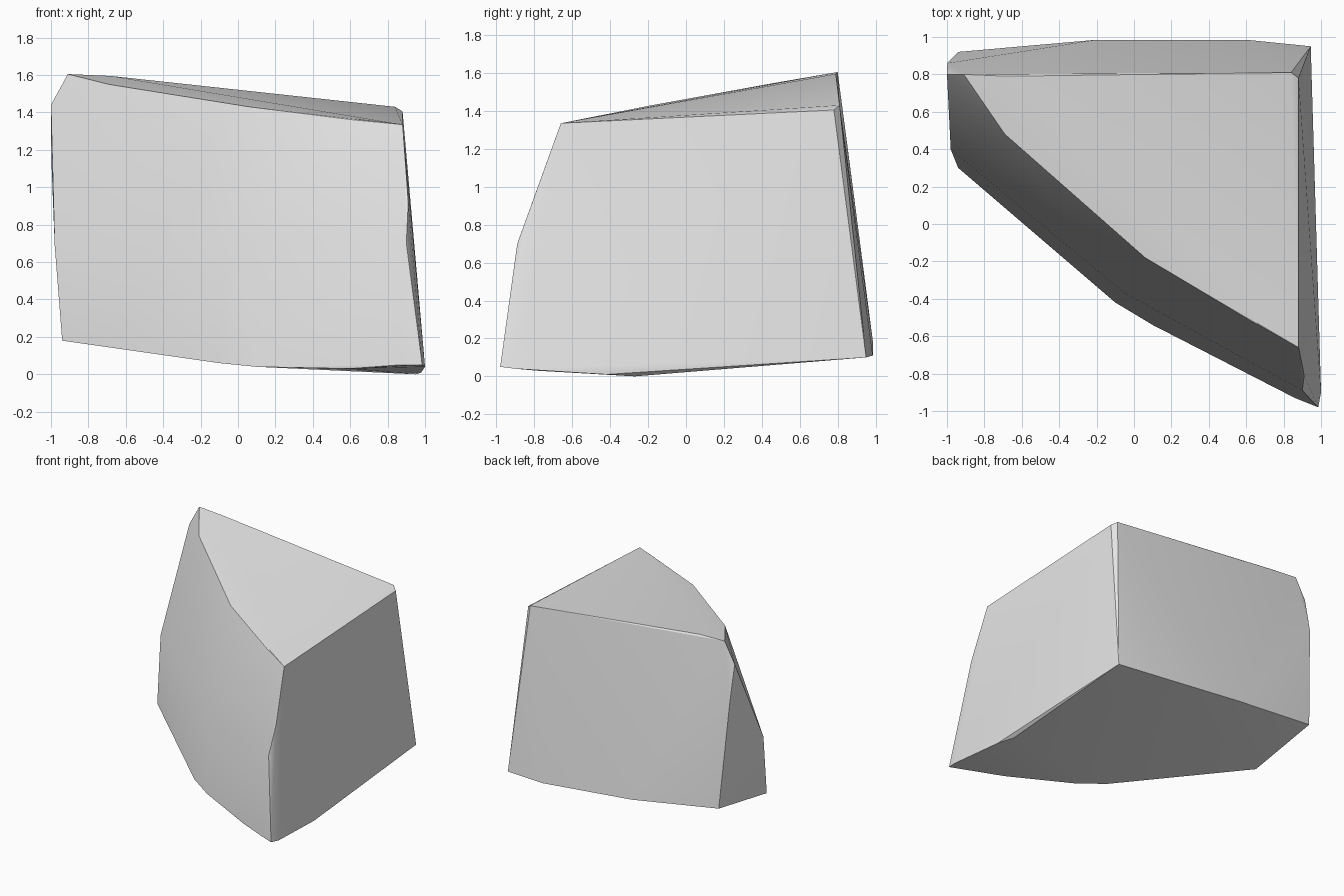
import bpy, bmesh, math

cube = bpy.data.objects.get("Cube")
if cube:
    bpy.data.objects.remove(cube, do_unlink=True)

stone = bpy.data.materials.new("pale_grey_stone")
stone.use_nodes = True
colour = (0.8, 0.8, 0.8, 1)
stone.diffuse_color = colour
stone.node_tree.nodes["Principled BSDF"].inputs["Base Color"].default_value = colour

# Corners of the boulder, grouped by ring
back_rim = [(-.91, .8, 1.605), (-.68, .79, 1.595), (-.1, .8, 1.53),
            (.6, .8, 1.42), (.84, .81, 1.43), (.88, .78, 1.405)]
front_rim = [(-.69, .48, 1.55), (.06, -.18, 1.43), (.62, -.515, 1.36), (.88, -.66, 1.335)]
left_chamfer = [(-1, .8, 1.44), (-.998, .86, 1.15), (-.98, .4, .69)]
front_bulge = [(-.05, -.37, .72), (.1, -.45, .72), (.91, -.81, .92), (.9, -.89, .7)]
base_front = [(-.94, .3, .18), (-.1, -.42, .06), (.1, -.54, .04),
              (.6, -.79, .03), (.86, -.93, .05), (.985, -.98, .05)]
base_right = [(1, -.9, .04), (.98, -.42, .01), (.95, -.27, 0), (.95, .62, .08), (.945, .95, .1)]
base_back = [(.6, .985, .11), (-.2, .985, .19), (-.94, .92, .29)]
corners = back_rim + front_rim + left_chamfer + front_bulge + base_front + base_right + base_back

# Wrap the corners in a faceted skin
bm = bmesh.new()
for corner in corners:
    bm.verts.new(corner)
bmesh.ops.convex_hull(bm, input=bm.verts[:])
bmesh.ops.delete(bm, geom=[v for v in bm.verts if not v.link_faces], context="VERTS")
bmesh.ops.recalc_face_normals(bm, faces=bm.faces[:])
mesh = bpy.data.meshes.new("boulder")
bm.to_mesh(mesh)
bm.free()
mesh.materials.append(stone)

boulder = bpy.data.objects.new("boulder", mesh)
bpy.context.collection.objects.link(boulder)

# Soft faces with crisp edges
bpy.ops.object.select_all(action="DESELECT")
boulder.select_set(True)
bpy.context.view_layer.objects.active = boulder
bpy.ops.object.shade_smooth_by_angle(angle=math.radians(30))
